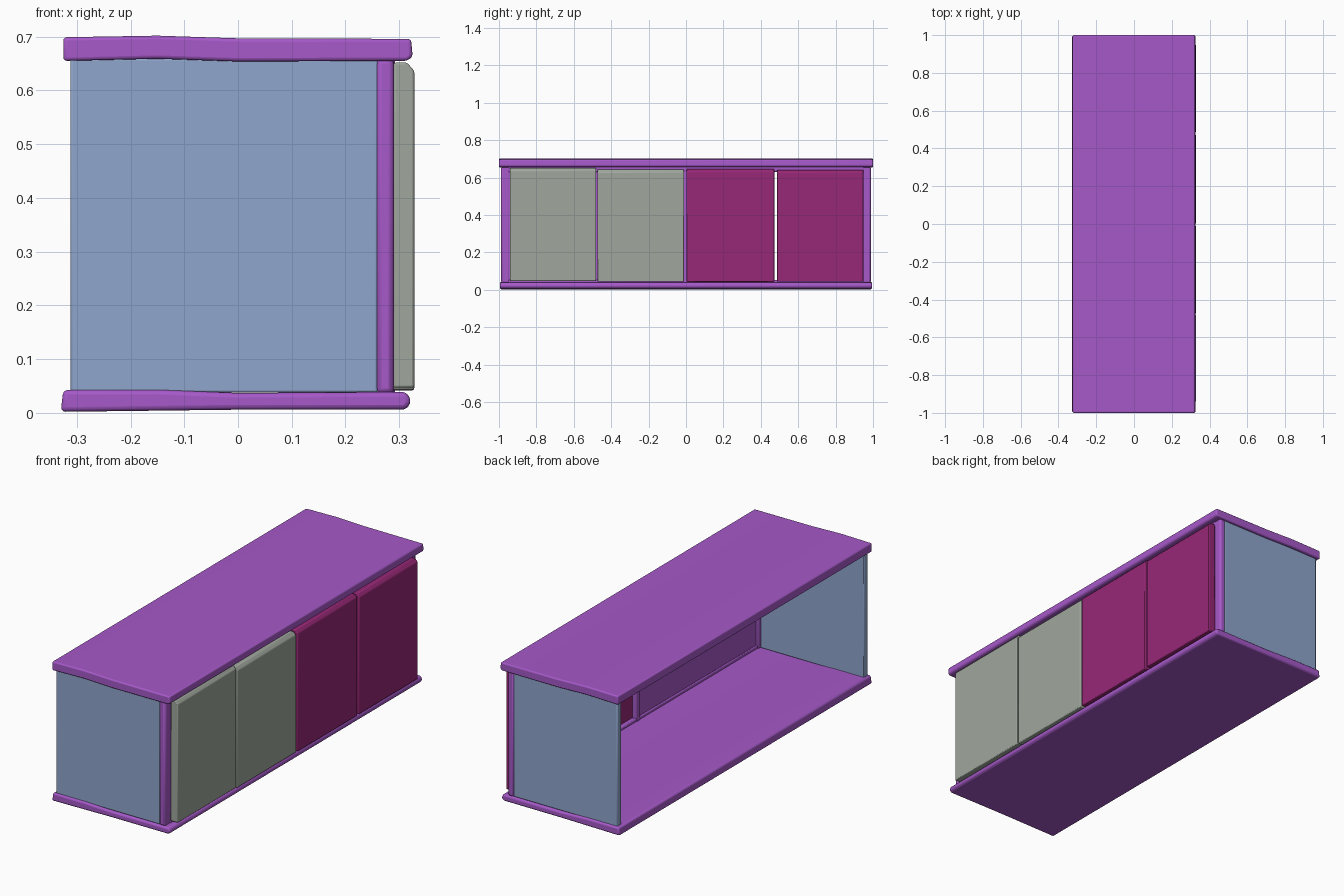
import bpy, bmesh
from mathutils import Vector

if "Cube" in bpy.data.objects:
    bpy.data.objects.remove(bpy.data.objects["Cube"])


def material(name, rgb):
    m = bpy.data.materials.new(name)
    m.diffuse_color = (*rgb, 1)
    m.use_nodes = True
    m.node_tree.nodes["Principled BSDF"].inputs["Base Color"].default_value = m.diffuse_color
    return m


PURPLE = material("purple", (0.38, 0.10, 0.58))
BLUE = material("blue", (0.28, 0.38, 0.61))
SAGE = material("sage", (0.35, 0.39, 0.34))
MAGENTA = material("magenta", (0.31, 0.02, 0.18))


def extrude(name, profile, y0, y1, mat, bevel=0.0, segments=3):
    """Extrude an (x, z) profile along y, optionally rounding its edges."""
    bm = bmesh.new()
    face = bm.faces.new([bm.verts.new((x, y0, z)) for x, z in profile])
    new = bmesh.ops.extrude_face_region(bm, geom=[face])["geom"]
    moved = [g for g in new if isinstance(g, bmesh.types.BMVert)]
    bmesh.ops.translate(bm, verts=moved, vec=Vector((0, y1 - y0, 0)))
    bmesh.ops.recalc_face_normals(bm, faces=bm.faces[:])
    mesh = bpy.data.meshes.new(name)
    bm.to_mesh(mesh)
    bm.free()
    obj = bpy.data.objects.new(name, mesh)
    bpy.context.collection.objects.link(obj)
    mesh.materials.append(mat)
    if bevel:
        mod = obj.modifiers.new("rounded_edges", "BEVEL")
        mod.width, mod.segments = bevel, segments
        mod.limit_method, mod.angle_limit = "ANGLE", 0.6
    bpy.context.view_layer.objects.active = obj
    obj.select_set(True)
    bpy.ops.object.shade_smooth_by_angle()
    obj.select_set(False)
    return obj


def box(name, x, y, z, mat, bevel=0.004):
    return extrude(name, [(x[0], z[0]), (x[1], z[0]), (x[1], z[1]), (x[0], z[1])],
                   y[0], y[1], mat, bevel, 2)


# Top and bottom boards, slightly bowed
extrude("top_board", [(-0.325, 0.655), (-0.15, 0.659), (0, 0.654), (0.315, 0.655), (0.325, 0.663),
                      (0.322, 0.696), (0, 0.697), (-0.15, 0.702), (-0.325, 0.699)],
        -1, 1, PURPLE, 0.008)
extrude("bottom_board", [(-0.33, 0.002), (0, 0.006), (0.312, 0.006), (0.323, 0.02), (0.314, 0.039),
                         (0, 0.037), (-0.15, 0.043), (-0.325, 0.043)],
        -0.995, 0.995, PURPLE, 0.01)

# End panels and front corner posts
for label, s in (("left", -1), ("right", 1)):
    box(label + "_end_panel", (-0.312, 0.26), sorted((s * 0.955, s * 0.985)), (0.038, 0.66), BLUE)
    box(label + "_front_post", (0.257, 0.29), sorted((s * 0.94, s * 0.988)), (0.035, 0.66), PURPLE, 0.01)

# Front frame: rails, centre post and the backing board of the sage doors
box("top_rail", (0.257, 0.29), (-0.95, 0.95), (0.63, 0.66), PURPLE)
box("bottom_rail", (0.265, 0.29), (-0.95, 0.95), (0.034, 0.052), PURPLE)
box("centre_post", (0.262, 0.292), (-0.015, 0.012), (0.035, 0.66), PURPLE)
box("door_backing", (0.272, 0.288), (-0.95, -0.01), (0.05, 0.65), PURPLE)

# Four doors, the front faces leaning in slightly at the top edge
doors = [("sage_door_outer", -0.942, -0.480, 0.047, 0.652, SAGE),
         ("sage_door_inner", -0.474, -0.010, 0.043, 0.642, SAGE),
         ("magenta_door_inner", 0.002, 0.472, 0.042, 0.645, MAGENTA),
         ("magenta_door_outer", 0.486, 0.948, 0.043, 0.640, MAGENTA)]
for name, y0, y1, z0, z1, mat in doors:
    extrude(name, [(0.287, z0), (0.328, z0), (0.328, z1 - 0.015), (0.314, z1), (0.29, z1)],
            y0, y1, mat, 0.004, 2)
